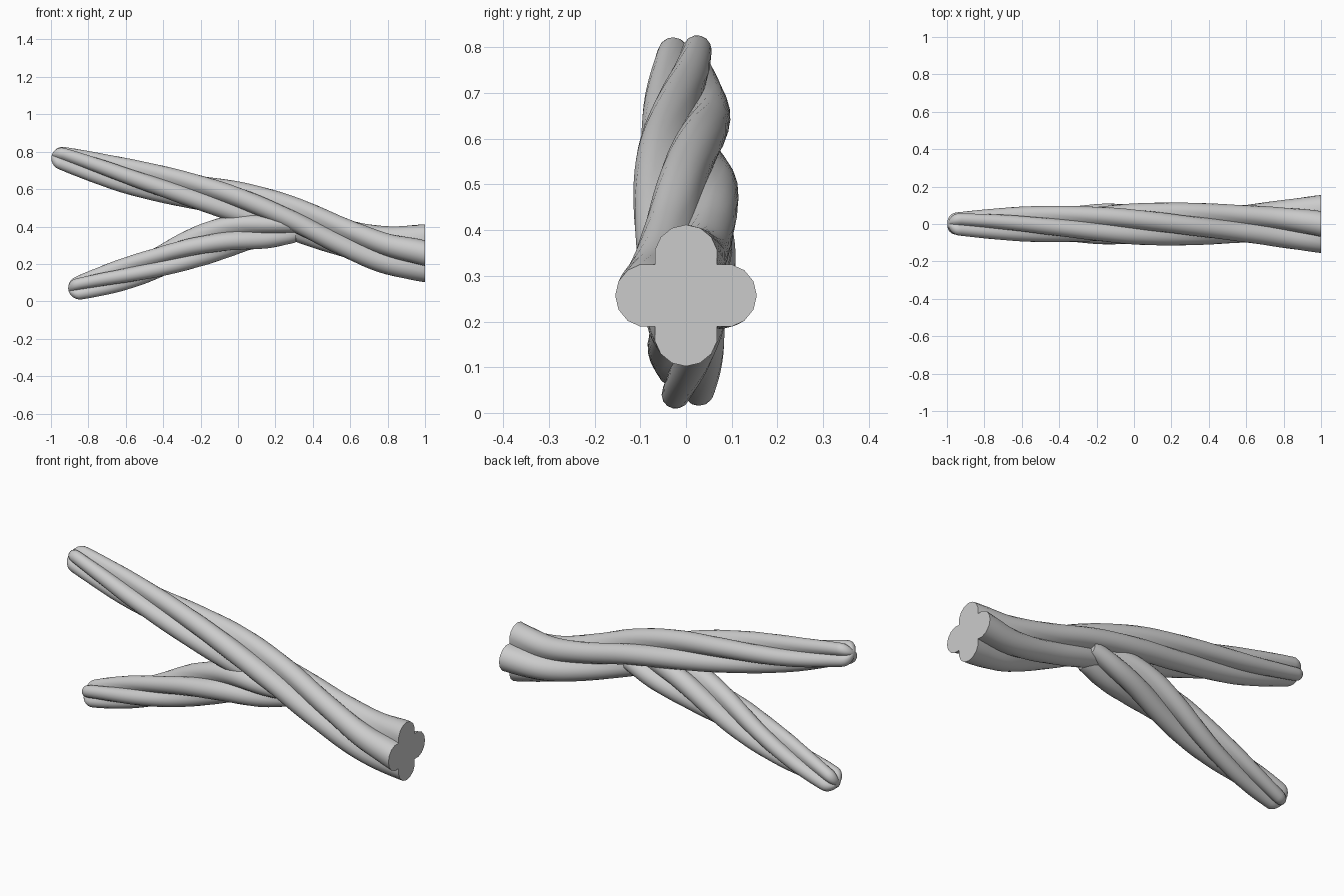
import bpy, bmesh
from math import sin, cos, pi, radians, sqrt, asin, acos
from mathutils import Vector

if "Cube" in bpy.data.objects:
    bpy.data.objects.remove(bpy.data.objects["Cube"])


def lobe_section(per_lobe=8):
    """Unit four-lobed outline: union of four circles, as (radius, angle)."""
    d, r = 0.55, 0.45
    t = (2 * d + sqrt(4 * d * d - 8 * (d * d - r * r))) / 4   # groove point (t, t)
    half = acos((t - d) / r)
    pts = []
    for k in range(4):
        for i in range(per_lobe):
            a = -half + 2 * half * i / per_lobe
            p = Vector((d + r * cos(a), r * sin(a)))
            c, s = cos(k * pi / 2), sin(k * pi / 2)
            pts.append((p.x * c - p.y * s, p.x * s + p.y * c))
    return pts


def spline(keys, u):
    """Catmull-Rom through (x, z, radius) keys, u from 0 to 1."""
    n = len(keys) - 1
    i = min(int(u * n), n - 1)
    f = u * n - i
    k = [Vector(q) for q in keys]
    p1, p2 = k[i], k[i + 1]
    p0 = k[i - 1] if i > 0 else 2 * p1 - p2
    p3 = k[i + 2] if i + 2 <= n else 2 * p2 - p1
    return 0.5 * (2 * p1 + (p2 - p0) * f + (2 * p0 - 5 * p1 + 4 * p2 - p3) * f * f
                  + (3 * p1 - p0 - 3 * p2 + p3) * f ** 3)


def twisted_limb(name, keys, twist, tip_len, steps=40):
    # sample the path, then work out length so the twist is even
    path = [spline(keys, i / steps) for i in range(steps + 1)]
    dist = [0.0]
    for a, b in zip(path, path[1:]):
        dist.append(dist[-1] + (b.xy - a.xy).length)
    total = dist[-1] + tip_len
    stations = []
    for i, p in enumerate(path):
        t = (path[min(i + 1, steps)] - path[max(i - 1, 0)]).xy.normalized()
        if i == 0:
            t = Vector((-1, 0))
        stations.append((p.x, p.y, p.z, t, dist[i]))
    # rounded tip
    x, z, r, t, d = stations[-1]
    for j in range(1, 6):
        a = j / 6 * pi / 2
        s = tip_len * sin(a)
        stations.append((x + t.x * s, z + t.y * s, r * cos(a), t, d + s))

    bm = bmesh.new()
    section = lobe_section()
    rings = []
    for x, z, r, t, d in stations:
        ang = -twist * d / total
        up = Vector((t.y, 0, -t.x))
        ring = []
        for a, b in section:
            y = (a * cos(ang) - b * sin(ang)) * r
            h = (a * sin(ang) + b * cos(ang)) * r
            ring.append(bm.verts.new(Vector((x, y, z)) + up * h))
        rings.append(ring)
    n = len(section)
    for r0, r1 in zip(rings, rings[1:]):
        for i in range(n):
            j = (i + 1) % n
            bm.faces.new((r0[i], r0[j], r1[j], r1[i]))
    # flat cut end and pointed centre of the rounded tip
    bm.faces.new(rings[0])
    tip = bm.verts.new((x + t.x * (tip_len - s_last(tip_len)), 0,
                        z + t.y * (tip_len - s_last(tip_len))))
    for i in range(n):
        bm.faces.new((rings[-1][i], rings[-1][(i + 1) % n], tip))
    bmesh.ops.recalc_face_normals(bm, faces=bm.faces)
    me = bpy.data.meshes.new(name)
    bm.to_mesh(me)
    bm.free()
    ob = bpy.data.objects.new(name, me)
    bpy.context.collection.objects.link(ob)
    bpy.ops.object.select_all(action='DESELECT')
    ob.select_set(True)
    bpy.context.view_layer.objects.active = ob
    bpy.ops.object.shade_smooth_by_angle(angle=radians(40))
    return ob


def s_last(tip_len):
    return tip_len * sin(5 / 6 * pi / 2)


# main trunk: cut end on the right, rounded tip upper left
twisted_limb("main_branch", [
    (1.0, 0.257, 0.155), (0.78, 0.278, 0.132), (0.54, 0.35, 0.117),
    (0.28, 0.447, 0.115), (0.0, 0.53, 0.115), (-0.3, 0.602, 0.105),
    (-0.62, 0.677, 0.092), (-0.94, 0.765, 0.071)],
    radians(225), 0.058)

# side branch: starts inside the trunk, rounded tip lower left
twisted_limb("side_branch", [
    (0.31, 0.41, 0.092), (0.15, 0.384, 0.108), (-0.03, 0.353, 0.113),
    (-0.22, 0.29, 0.106), (-0.43, 0.207, 0.093), (-0.64, 0.135, 0.083),
    (-0.85, 0.071, 0.07)],
    radians(225), 0.058)
